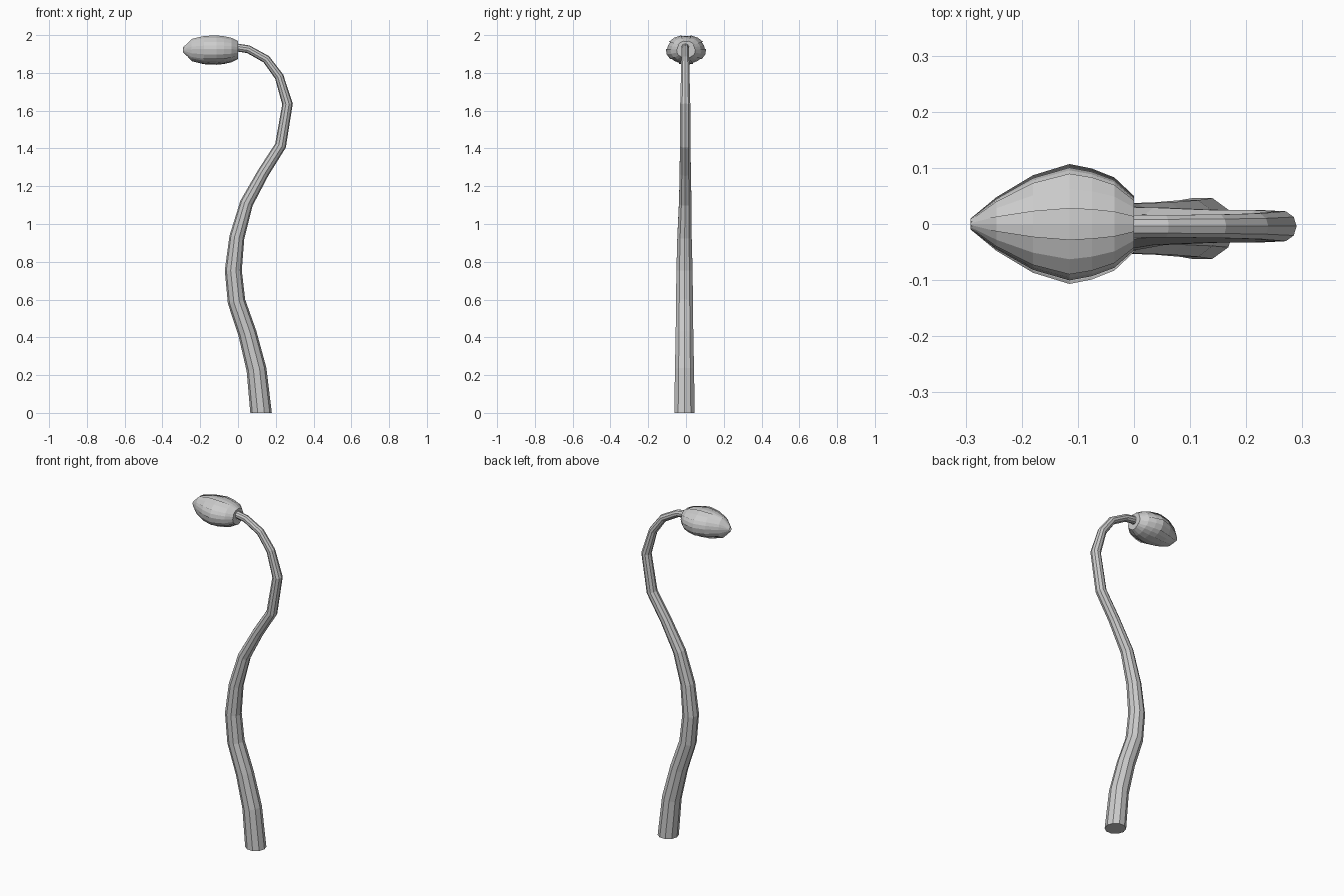
import bpy, math
from mathutils import Vector

if "Cube" in bpy.data.objects:
    bpy.data.objects.remove(bpy.data.objects["Cube"])


def add_mesh(name, verts, faces):
    mesh = bpy.data.meshes.new(name)
    mesh.from_pydata(verts, [], faces)
    mesh.update()
    obj = bpy.data.objects.new(name, mesh)
    bpy.context.collection.objects.link(obj)
    return obj


# Stem: tapered tube swept along a curve in the xz plane (x, z, radius)
path = [(0.122, 0, 0.057), (0.098, 0.23, 0.053), (0.05, 0.42, 0.049),
        (-0.008, 0.59, 0.047), (-0.025, 0.755, 0.045), (-0.006, 0.93, 0.040),
        (0.045, 1.11, 0.035), (0.133, 1.27, 0.031), (0.225, 1.415, 0.030),
        (0.262, 1.635, 0.028), (0.218, 1.78, 0.024), (0.150, 1.872, 0.022),
        (0.055, 1.925, 0.021), (-0.01, 1.935, 0.021)]
SIDES = 10
pts = [Vector((x, -0.008 if z < 1 else -0.004, z)) for x, z, r in path]
verts, faces = [], []
for i, p in enumerate(pts):
    if i == 0:
        tangent = Vector((0, 0, 1))
    else:
        ahead = (pts[min(i + 1, len(pts) - 1)] - p).normalized()
        tangent = (ahead + (p - pts[i - 1]).normalized()).normalized()
    side = Vector((0, 1, 0))
    across = side.cross(tangent).normalized()
    for k in range(SIDES):
        a = math.tau * k / SIDES
        verts.append(p + path[i][2] * (across * math.cos(a) + side * math.sin(a)))
for i in range(len(pts) - 1):
    for k in range(SIDES):
        n = (k + 1) % SIDES
        faces.append((i * SIDES + k, i * SIDES + n,
                      (i + 1) * SIDES + n, (i + 1) * SIDES + k))
faces.append(tuple(reversed(range(SIDES))))
faces.append(tuple(range((len(pts) - 1) * SIDES, len(pts) * SIDES)))
add_mesh("stem", verts, faces)

# Bud profile: x, half-width in y, half-height in z
profile = [(0.0, 0.018, 0.018), (0.0, 0.050, 0.048), (-0.035, 0.083, 0.066),
           (-0.075, 0.099, 0.075), (-0.115, 0.107, 0.079), (-0.18, 0.087, 0.076),
           (-0.245, 0.048, 0.060), (-0.291, 0.010, 0.014)]


def petal(name, angle, half_width, scale, steps=4):
    """Curved strip following the bud profile around the given angle."""
    v, f = [], []
    for i, (x, ry, rz) in enumerate(profile):
        w = half_width * (0.55 if i == len(profile) - 1 else 1)
        for k in range(steps + 1):
            a = math.radians(angle + w * (2 * k / steps - 1))
            v.append((x, ry * scale * math.cos(a),
                      1.922 + rz * scale * math.sin(a)))
    n = steps + 1
    for i in range(len(profile) - 1):
        for k in range(steps):
            f.append((i * n + k, (i + 1) * n + k, (i + 1) * n + k + 1, i * n + k + 1))
    add_mesh(name, v, f)


# Five inner petals showing between five outer petals
for j in range(5):
    petal(f"inner_petal_{j + 1}", 90 + 72 * j, 34, 0.94)
    petal(f"outer_petal_{j + 1}", 54 + 72 * j, 21, 1.0, 2)
